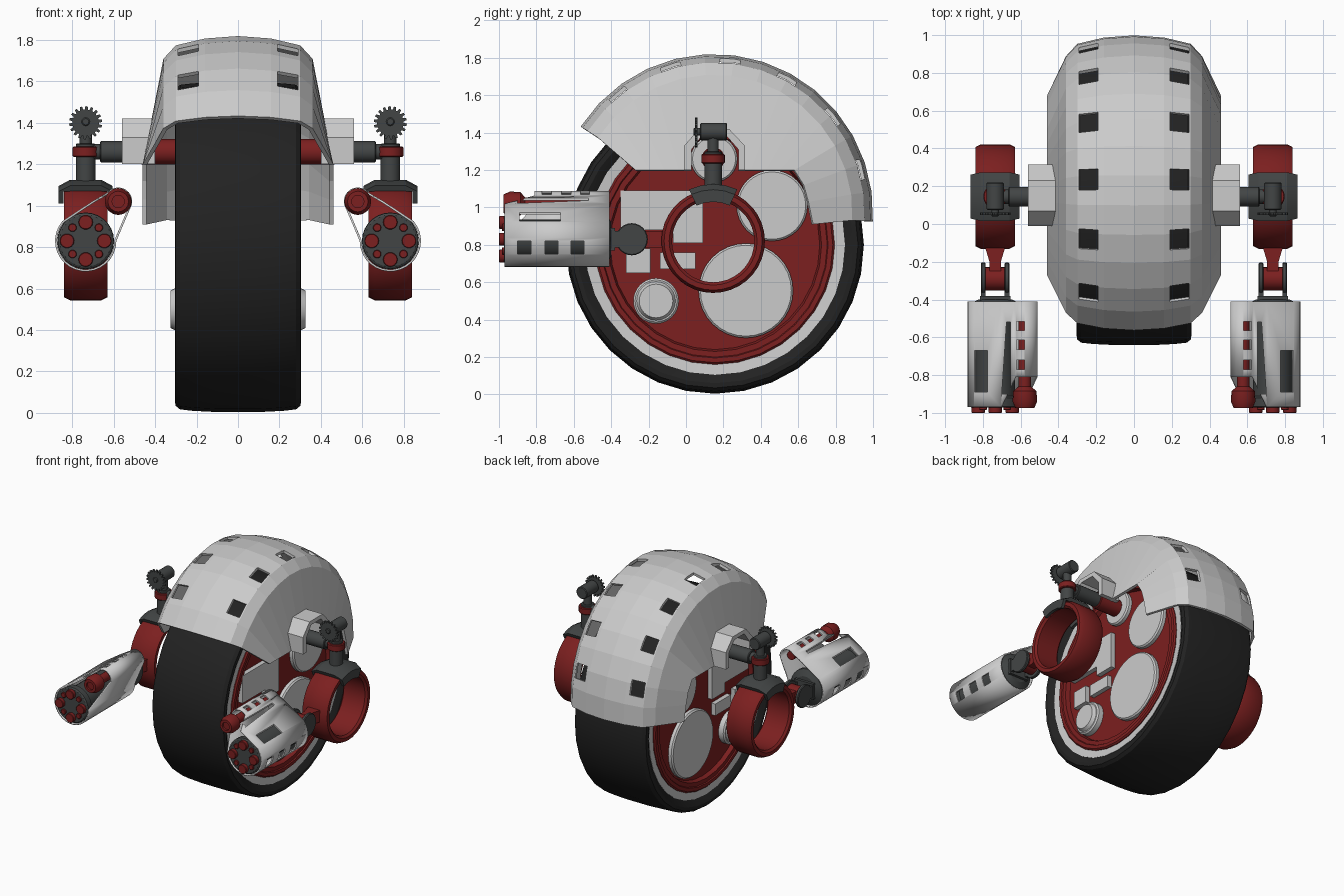
import bpy, bmesh, math
from math import sin, cos, radians, tau, pi

if "Cube" in bpy.data.objects:
    bpy.data.objects.remove(bpy.data.objects["Cube"])


def mat(name, *rgb):
    m = bpy.data.materials.new(name)
    m.diffuse_color = (*rgb, 1)
    m.use_nodes = True
    m.node_tree.nodes["Principled BSDF"].inputs["Base Color"].default_value = m.diffuse_color
    return m


RED = mat("dark_red", .2, .014, .014)
DARK = mat("dark_metal", .055, .06, .06)
RUBBER = mat("rubber", .016, .016, .016)


def place(axis, u, v, t):
    return {"x": (t, u, v), "y": (u, t, v), "z": (u, v, t)}[axis]


def finish(name, bm, material=None, mirror=True, smooth=True, sheet=0, cutter=None):
    bmesh.ops.remove_doubles(bm, verts=bm.verts, dist=1e-5)
    if not sheet:
        bmesh.ops.recalc_face_normals(bm, faces=bm.faces)
    me = bpy.data.meshes.new(name)
    bm.to_mesh(me)
    bm.free()
    if smooth:
        me.polygons.foreach_set("use_smooth", [True] * len(me.polygons))
        me.set_sharp_from_angle(angle=radians(28))
    if material:
        me.materials.append(material)
    ob = bpy.data.objects.new(name, me)
    bpy.context.collection.objects.link(ob)
    if sheet:
        s = ob.modifiers.new("thickness", "SOLIDIFY")
        s.thickness, s.offset = sheet, -1
    if cutter:
        b = ob.modifiers.new("openings", "BOOLEAN")
        b.operation, b.object = "DIFFERENCE", cutter
        cutter.hide_render = True
        cutter.display_type = "WIRE"
    if mirror:
        ob.modifiers.new("mirror", "MIRROR")
    return ob


def add_prism(bm, pts, axis, a, b):
    n = len(pts)
    lo = [bm.verts.new(place(axis, u, v, a)) for u, v in pts]
    hi = [bm.verts.new(place(axis, u, v, b)) for u, v in pts]
    bm.faces.new(lo[::-1])
    bm.faces.new(hi)
    for i in range(n):
        k = (i + 1) % n
        bm.faces.new((lo[i], lo[k], hi[k], hi[i]))


def rect(u0, u1, v0, v1):
    return [(u0, v0), (u1, v0), (u1, v1), (u0, v1)]


def prism(name, pts, axis, a, b, material=None):
    bm = bmesh.new()
    add_prism(bm, pts, axis, a, b)
    return finish(name, bm, material, smooth=False)


def lathe(name, prof, axis, c, material=None, seg=24, a0=0, a1=tau, mirror=True):
    """Closed profile of (radius, position along axis) turned about the axis."""
    bm = bmesh.new()
    full = a1 - a0 > 6.28
    rows = []
    for i in range(seg + (not full)):
        a = a0 + (a1 - a0) * i / seg
        rows.append([bm.verts.new(place(axis, c[0] + r * cos(a), c[1] + r * sin(a), t)) for r, t in prof])
    n = len(prof)
    for i in range(seg):
        p, q = rows[i], rows[(i + 1) % len(rows)]
        for j in range(n):
            k = (j + 1) % n
            if prof[j][0] or prof[k][0]:
                bm.faces.new((p[j], p[k], q[k], q[j]))
    if not full:
        bm.faces.new(rows[0])
        bm.faces.new(rows[-1][::-1])
    return finish(name, bm, material, mirror)


def cyl(name, axis, c, r, a, b, material=None, seg=20, bevel=.005):
    return lathe(name, [(0, a), (r - bevel, a), (r, a + bevel), (r, b - bevel), (r - bevel, b), (0, b)],
                 axis, c, material, seg)


# Wheel: tyre, rim and hub
W = (.155, .8)
half = [(.685, .27), (.71, .288), (.74, .304), (.765, .302), (.783, .28), (.79, .22), (.796, .1)]
lathe("tyre", half + [(r, -x) for r, x in half[::-1]], "x", W, RUBBER, 32, mirror=False)
lathe("rim", [(.62, .2), (.625, .272), (.695, .28), (.695, .2)], "x", W, None, 32)
lathe("hub", [(0, 0), (.64, 0), (.64, .28), (.63, .29), (.605, .29), (.6, .282), (.57, .282), (.56, .25), (0, .25)],
      "x", W, RED, 32)

# Hub plates and discs
for i, (y, z, r, x) in enumerate([(.32, .555, .253, .285), (.46, 1.01, .19, .285), (.15, 1.26, .125, .285),
                                  (-.16, .5, .122, .3)]):
    cyl(f"hub_disc_{i + 1}", "x", (y, z), r, .24, x, None, 32, .01)
lathe("hub_cap", [(0, .28), (.115, .28), (.09, .325), (0, .325)], "x", (-.16, .5))
prism("hub_plate", [(-.35, .88), (-.07, .88), (-.07, .81), (.09, .81), (.09, 1.09), (-.35, 1.09)], "x", .24, .285)
prism("hub_box_small", rect(-.32, -.19, .65, .78), "x", .24, .285)
prism("hub_box_wide", rect(-.14, .05, .67, .76), "x", .24, .285)

# Fender: section swept around an arc, with windows and mount opening cut out
FY, FZ, N = .15, .97, 14
bm = bmesh.new()
for i in range(6):
    a = radians(129 - 22.5 * i)
    add_prism(bm, [(FY + r * cos(a) - t * sin(a), FZ + r * sin(a) + t * cos(a))
                   for r, t in ((.74, -.055), (.92, -.055), (.92, .055), (.74, .055))], "x", .19, .29)
add_prism(bm, [(.03, 1.15), (.28, 1.15), (.28, 1.31), (.21, 1.39), (.09, 1.39), (.03, 1.31)], "x", .34, .6)
windows = finish("fender_cutter", bm, smooth=False)
skirt = [(.68, .91), (.655, 1.03), (.63, 1.12)] + [(.58 - .85 * i / 11, 1.2) for i in range(12)]
arc = [(0, .85), (.16, .838), (.3, .805), (.36, .74)]
bm = bmesh.new()
rows = []
for i, (sy, sz) in enumerate(skirt):
    a = radians(-3 + 150 * i / N)
    side = [(x, FY + r * cos(a), FZ + r * sin(a)) for x, r in arc] + [(.46, sy, sz)]
    rows.append([bm.verts.new(p) for p in [(-x, y, z) for x, y, z in side[:0:-1]] + side])
for p, q in zip(rows, rows[1:]):
    for j in range(len(p) - 1):
        bm.faces.new((p[j], q[j], q[j + 1], p[j + 1]))
finish("fender", bm, mirror=False, smooth=False, sheet=.02, cutter=windows)

# Arm mount, axle and vertical post
prism("arm_mount", [(-.01, 1.2), (-.01, 1.33), (.07, 1.42), (.23, 1.42), (.315, 1.33), (.315, 1.2),
                    (.28, 1.2), (.28, 1.31), (.21, 1.39), (.09, 1.39), (.03, 1.31), (.03, 1.2)], "x", .4, .56)
AX, AY = .735, .145
cyl("axle_sleeve", "x", (AY, 1.26), .062, .27, .47, RED)
cyl("axle", "x", (AY, 1.26), .052, .46, .665, DARK)
cyl("axle_tip", "x", (AY, 1.26), .038, .66, .72, DARK)
cyl("post", "z", (AX, AY), .047, 1.1, 1.3, DARK)
cyl("post_collar", "z", (AX, AY), .063, 1.235, 1.285, RED)
cyl("post_neck", "z", (AX, AY), .03, 1.29, 1.38, DARK)
cyl("motor", "y", (AX, 1.405), .046, .075, .22, DARK)
cyl("motor_shaft", "y", (AX, 1.405), .02, .04, .09, DARK)
teeth = 18
prism("gear", [(AX + r * cos(tau * (i + o) / teeth), 1.4 + r * sin(tau * (i + o) / teeth))
               for i in range(teeth) for o, r in ((0, .064), (.3, .064), (.45, .08), (.85, .08))],
      "y", .048, .062, DARK)

# Ring and its clamp
R = (AY, .82)
lathe("ring", [(.262, .63), (.277, .66), (.277, .81), (.262, .84), (.235, .84), (.22, .825), (.22, .645), (.235, .63)],
      "x", R, RED, 36)
lathe("ring_clamp", [(.305, .66), (.305, .81), (.275, .865), (.21, .865), (.21, .842), (.274, .842),
                     (.274, .628), (.21, .628), (.21, .605), (.275, .605)],
      "x", R, DARK, 4, radians(65), radians(115))

# Elbow fork between ring and gun
prism("elbow_neck", [(.675, -.1), (.795, -.1), (.765, -.2), (.765, -.29), (.705, -.29), (.705, -.2)],
      "z", .785, .875, RED)
cyl("elbow_pin", "x", (-.29, .83), .062, .68, .79, RED)
for tag, x in (("inner", .66), ("outer", .785)):
    cyl(f"fork_disc_{tag}", "x", (-.29, .83), .086, x, x + .025, DARK, 24)
    prism(f"fork_arm_{tag}", rect(-.4, -.29, .785, .875), "x", x, x + .025, DARK)
prism("fork_base", rect(.655, .815, .77, .89), "y", -.42, -.38, DARK)

# Gun shroud, built on the left and mirrored
GX, GZ, SX, SZ = -.735, .83, -.578, 1.02
outline = []
for i in range(10):
    a = radians(-10 + 150 * i / 9)
    outline.append((SX + .068 * cos(a), SZ + .068 * sin(a), -.81))
outline.append((-.705, 1.02, -.97))
for i in range(19):
    a = radians(140 + 220 * i / 18)
    outline.append((GX + .148 * cos(a), GZ + .148 * sin(a), -.97))
bm = bmesh.new()
for y in (-.865, -.72, -.58):
    add_prism(bm, rect(-.92, -.83, .75, .82), "y", y - .035, y + .035)
for y in (-.745, -.64, -.54):
    add_prism(bm, rect(-.623, -.58, 1.055, 1.15), "y", y - .025, y + .025)
add_prism(bm, rect(-.845, -.775, .89, 1.1), "y", -.89, -.67)
add_prism(bm, [(-.7, -.9), (-.655, -.9), (-.655, -.52), (-.675, -.52)], "z", .97, 1.12)
slots = finish("gun_shroud_cutter", bm, mirror=False, smooth=False)
bm = bmesh.new()
front = [bm.verts.new((x, y, z)) for x, z, y in outline]
back = [bm.verts.new((x, -.41, z)) for x, z, y in outline]
for i in range(len(front)):
    k = (i + 1) % len(front)
    bm.faces.new((front[i], back[i], back[k], front[k]))
finish("gun_shroud", bm, sheet=.01, cutter=slots)

# Gun core, barrels and side barrel
lathe("gun_core", [(0, -.4), (.09, -.4), (.137, -.425), (.137, -.45), (.105, -.46), (.105, -.91), (.135, -.92),
                   (.135, -.965), (.125, -.972), (0, -.972)], "y", (GX, GZ), DARK, 28)
for i in range(8):
    a = tau * i / 8
    cyl(f"barrel_{i + 1}", "y", (GX + .09 * cos(a), GZ + .09 * sin(a)), .02 if i % 2 else .035,
        -.985 if i % 2 else -1, -.95, RED, 14, .003)
lathe("side_barrel", [(0, -.45), (.033, -.45), (.033, -.86), (.062, -.885), (.065, -.94), (.05, -.975), (.03, -.975),
                      (.03, -.96), (0, -.96)], "y", (SX, SZ), RED, 16)
